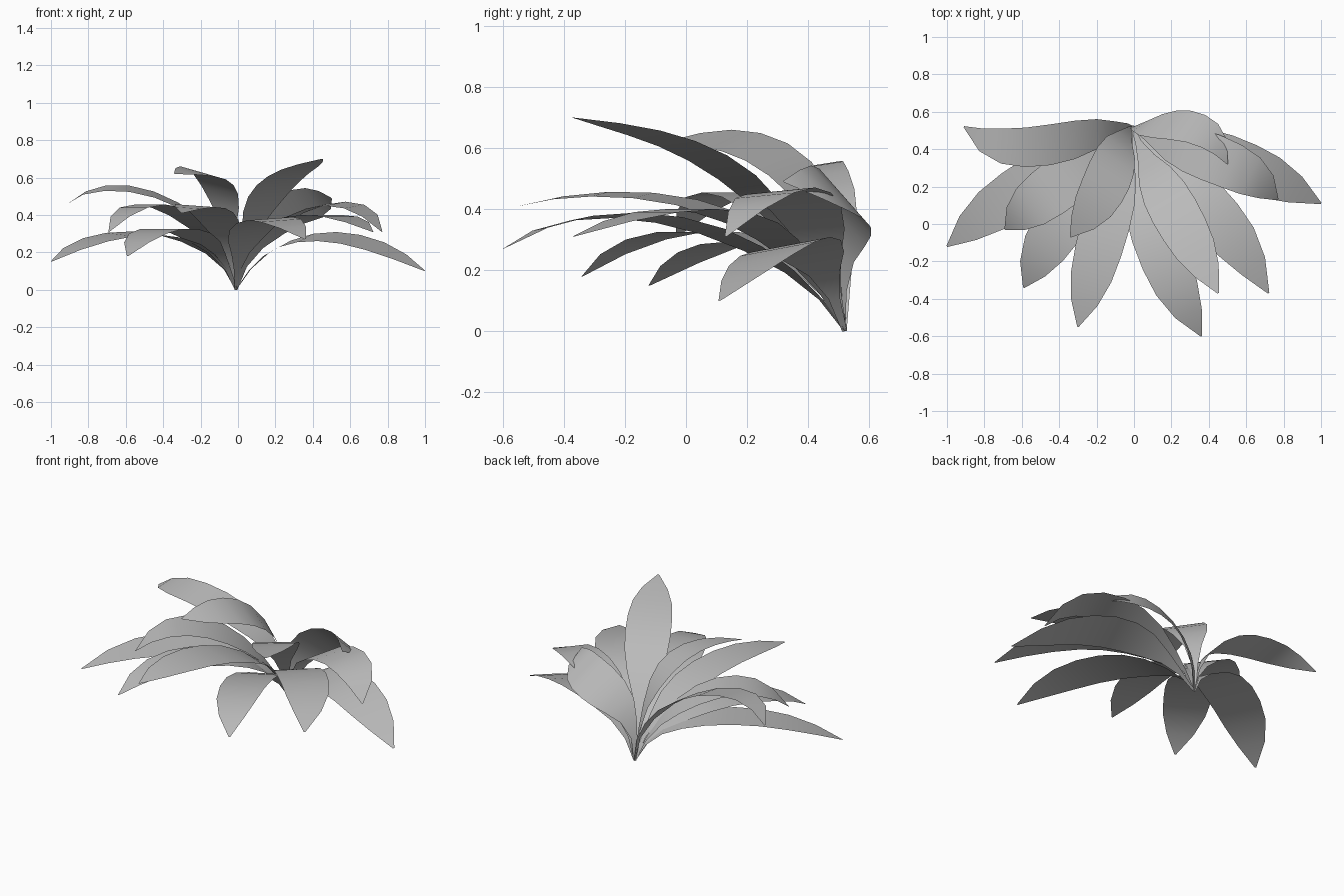
import bpy, math
from mathutils import Vector, Matrix

cube = bpy.data.objects.get("Cube")
if cube:
    bpy.data.objects.remove(cube)

# Single leaf colour
mat = bpy.data.materials.new("leaf_grey")
mat.use_nodes = True
GREY = (0.5, 0.5, 0.5, 1)
mat.diffuse_color = GREY
mat.node_tree.nodes["Principled BSDF"].inputs["Base Color"].default_value = GREY

ROOT = Vector((-0.01, 0.52, 0))
# Half-width of a leaf from stalk to tip, relative to its widest point
OUTLINE = [.06, .14, .38, .74, .94, 1, .97, .86, .56, .03]


def path(points, t):
    """Cubic through four evenly spaced points."""
    out = Vector((0, 0, 0))
    for i, p in enumerate(points):
        w = 1.0
        for j in range(4):
            if j != i:
                w *= (3 * t - j) / (i - j)
        out += w * p
    return out


def leaf(name, near, far, tip, width=0.28, roll=0):
    """Arching strip that leaves the root, widens and ends in a point."""
    points = [ROOT, Vector(near), Vector(far), Vector(tip)]
    verts, faces = [], []
    last = len(OUTLINE) - 1
    for i, half in enumerate(OUTLINE):
        t = i / last
        mid = path(points, t)
        tangent = (path(points, t + .02) - path(points, t - .02)).normalized()
        heading = points[3] - ROOT + tangent * 0.6
        side = Vector((-heading.y, heading.x, 0)).normalized()
        side = Matrix.Rotation(math.radians(roll), 3, tangent) @ side
        verts += [mid + side * half * width / 2, mid - side * half * width / 2]
        if i:
            k = 2 * i
            faces.append((k - 2, k - 1, k + 1, k))
    mesh = bpy.data.meshes.new(name)
    mesh.from_pydata([v[:] for v in verts], [], faces)
    mesh.materials.append(mat)
    for p in mesh.polygons:
        p.use_smooth = True
    obj = bpy.data.objects.new(name, mesh)
    bpy.context.collection.objects.link(obj)


# Leaves on the right side
leaf("right_back_leaf", (-.2, .48, .37), (-.58, .41, .54), (-.91, .52, .46), .22, -9)
leaf("right_low_leaf", (-.25, .38, .25), (-.63, .16, .295), (-1, -.12, .15), .28, -4)
leaf("right_middle_leaf", (-.2, .36, .33), (-.47, .16, .455), (-.69, -.03, .31))
leaf("right_front_leaf", (-.18, .3, .26), (-.41, -.02, .325), (-.59, -.34, .18))

# Leaves at the front
leaf("right_upper_leaf", (-.07, .41, .45), (-.17, .18, .62), (-.34, -.07, .62), .26, -14)
leaf("front_right_leaf", (-.08, .26, .32), (-.19, -.14, .445), (-.3, -.55, .41), .26, -4)
leaf("front_left_leaf", (.04, .22, .27), (.17, -.2, .38), (.36, -.6, .27), .27, 4)
leaf("left_upper_leaf", (.11, .26, .42), (.27, -.03, .615), (.45, -.37, .70), .26, 4)

# Leaves on the left side
leaf("left_front_leaf", (.17, .3, .3), (.45, .02, .40), (.72, -.37, .31))
leaf("left_low_leaf", (.25, .42, .245), (.6, .3, .27), (1, .11, .1), .28, 10)
leaf("left_middle_leaf", (.2, .43, .33), (.52, .31, .46), (.77, .13, .31), .26, 5)
leaf("left_back_leaf", (.09, .53, .32), (.33, .51, .45), (.5, .32, .49), .25, -45)
